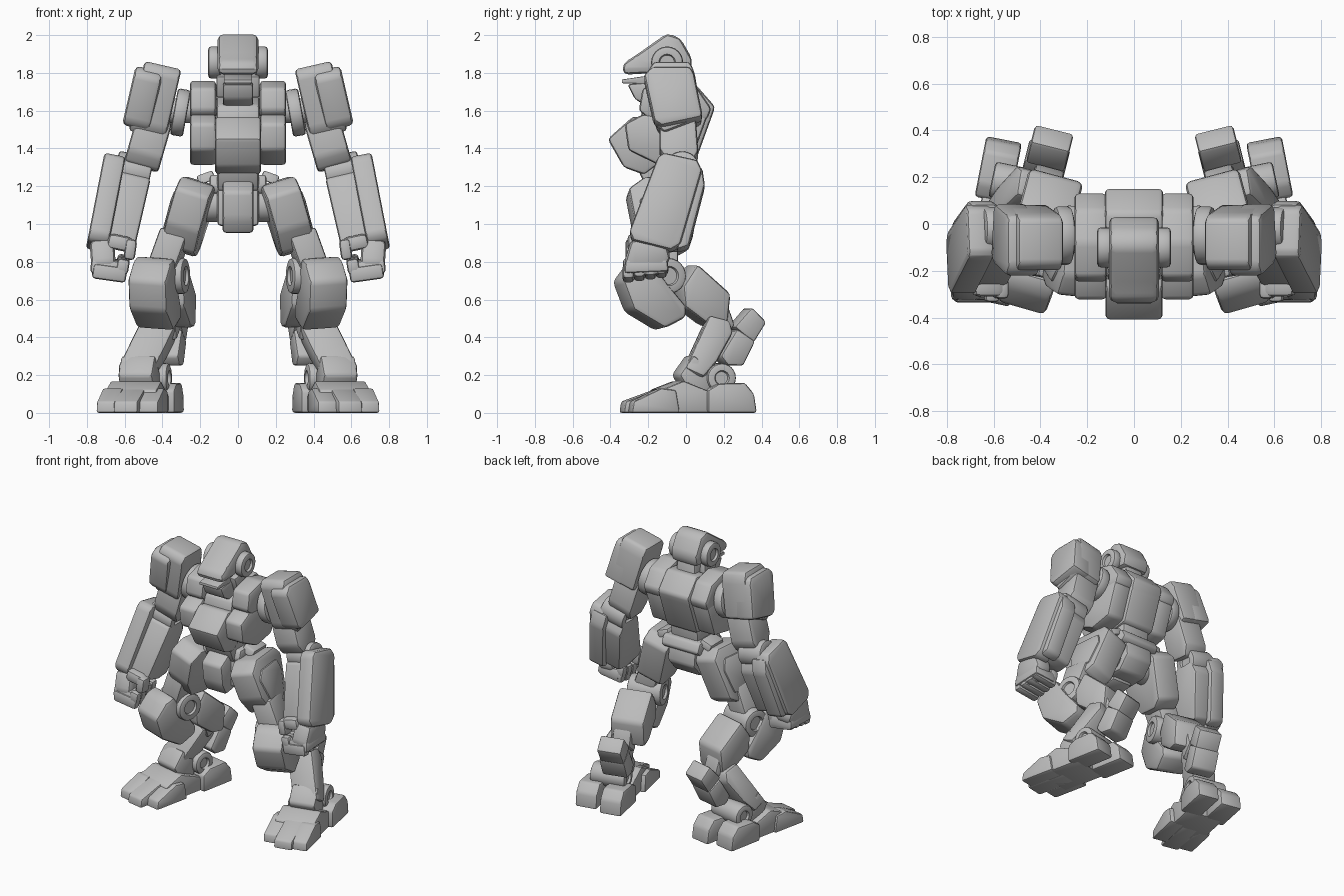
import bpy
import bmesh
from math import radians
from mathutils import Matrix, Vector

cube = bpy.data.objects.get("Cube")
if cube:
    bpy.data.objects.remove(cube)

GREY = (0.5, 0.5, 0.5, 1)
armour = bpy.data.materials.new("plain_grey")
armour.use_nodes = True
armour.diffuse_color = GREY
armour.node_tree.nodes["Principled BSDF"].inputs["Base Color"].default_value = GREY


def finish(name, bm, centre, roll, yaw, mirror):
    """Turn a bmesh into a shaded part, mirrored across x if it is paired."""
    turn = Matrix.Rotation(radians(yaw), 4, 'Z') @ Matrix.Rotation(radians(-roll), 4, 'Y')
    bm.transform(Matrix.Translation(centre) @ turn)
    bmesh.ops.recalc_face_normals(bm, faces=bm.faces[:])
    mesh = bpy.data.meshes.new(name)
    bm.to_mesh(mesh)
    bm.free()
    mesh.materials.append(armour)
    ob = bpy.data.objects.new(name, mesh)
    bpy.context.collection.objects.link(ob)
    bpy.ops.object.select_all(action='DESELECT')
    ob.select_set(True)
    bpy.context.view_layer.objects.active = ob
    bpy.ops.object.shade_smooth_by_angle(angle=radians(35))
    if mirror:
        ob.modifiers.new("Mirror", 'MIRROR').use_mirror_merge = False


def block(name, profile, x=0, width=0.2, roll=0, yaw=0, bevel=0.02):
    """Bevelled plate: a (y, z) side profile with thickness along x.
    roll swings the bottom outward, yaw turns the front outward."""
    ys, zs = zip(*profile)
    cy, cz = (min(ys) + max(ys)) / 2, (min(zs) + max(zs)) / 2
    bm = bmesh.new()
    face = bm.faces.new([bm.verts.new((-width / 2, y - cy, z - cz)) for y, z in profile])
    ext = bmesh.ops.extrude_face_region(bm, geom=[face])
    moved = [v for v in ext["geom"] if isinstance(v, bmesh.types.BMVert)]
    bmesh.ops.translate(bm, verts=moved, vec=(width, 0, 0))
    bmesh.ops.recalc_face_normals(bm, faces=bm.faces[:])
    bmesh.ops.bevel(bm, geom=bm.edges[:], offset=bevel, segments=2, profile=0.5,
                    affect='EDGES', clamp_overlap=True)
    finish(name, bm, Vector((x, cy, cz)), roll, yaw, x != 0)


def joint(name, centre, radius, length, roll=0, yaw=0):
    """Round joint along x with softened rims and recessed caps."""
    bm = bmesh.new()
    bmesh.ops.create_cone(bm, cap_ends=True, segments=24, radius1=radius, radius2=radius,
                          depth=length, matrix=Matrix.Rotation(radians(90), 4, 'Y'))
    caps = [f for f in bm.faces if len(f.verts) > 4]
    rims = [e for f in caps for e in f.edges]
    bmesh.ops.bevel(bm, geom=rims, offset=0.015, segments=2, profile=0.5, affect='EDGES')
    caps = [f for f in bm.faces if len(f.verts) > 4]
    bmesh.ops.inset_individual(bm, faces=caps, thickness=radius * 0.3)
    bmesh.ops.inset_individual(bm, faces=caps, thickness=0.006, depth=-0.015)
    finish(name, bm, Vector(centre), roll, yaw, True)


# Head
block("helmet", [(-.335, 1.79), (-.335, 1.85), (-.27, 1.89), (-.1, 2.01), (-.03, 1.985),
                 (.035, 1.87), (.02, 1.79), (-.15, 1.8)], width=.215, bevel=.03)
joint("ear_disc", (.125, -.1, 1.855), .085, .065)
block("upper_teeth_plate", [(-.34, 1.745), (-.34, 1.765), (-.1, 1.8), (-.1, 1.74)],
      width=.15, bevel=.006)
block("jaw", [(-.31, 1.74), (-.1, 1.76), (-.06, 1.66), (-.2, 1.62), (-.27, 1.66)],
      width=.16, bevel=.015)
block("jaw_hinge", [(-.2, 1.78), (-.06, 1.8), (-.05, 1.68), (-.16, 1.67)],
      x=.09, width=.05, bevel=.01)
block("neck", [(-.18, 1.56), (-.14, 1.83), (0, 1.83), (.03, 1.56)], width=.15)
block("collar", [(-.25, 1.54), (-.22, 1.63), (.02, 1.7), (.05, 1.54)], width=.23)

# Torso
block("chest_plate", [(-.415, 1.45), (-.28, 1.57), (-.1, 1.54), (-.1, 1.35),
                      (-.22, 1.26), (-.33, 1.3)], width=.245)
block("back_plate", [(-.06, 1.73), (.05, 1.74), (.155, 1.62), (.13, 1.55),
                     (.05, 1.33), (-.1, 1.31)], width=.25)
block("upper_chest_block", [(-.25, 1.6), (-.23, 1.72), (-.08, 1.76), (.06, 1.72),
                            (.135, 1.61), (.11, 1.55), (-.2, 1.56)], x=.185, width=.14)
block("lower_chest_block", [(-.325, 1.53), (-.23, 1.58), (.115, 1.575), (.03, 1.34),
                            (-.14, 1.31), (-.305, 1.39)], x=.185, width=.14)
block("waist", [(-.27, 1.32), (-.05, 1.42), (.03, 1.34), (.01, 1.17), (-.2, 1.17)], width=.22)
block("belt", [(-.2, 1.2), (-.18, 1.26), (.05, 1.26), (.08, 1.2), (.05, 1.17), (-.18, 1.16)],
      width=.3, bevel=.015)
block("pelvis", [(-.2, 1.2), (.05, 1.2), (.06, 1.08), (-.02, .99), (-.2, .99)], width=.22)
block("crotch_plate", [(-.31, 1.17), (-.2, 1.24), (-.1, 1.22), (-.12, .97), (-.25, .95),
                       (-.29, 1.03)], width=.165)
joint("hip_joint", (.13, -.09, 1.1), .09, .14)
block("hip_fin", [(-.14, 1.22), (-.12, 1.27), (.02, 1.27), (.03, 1.22)],
      x=.17, width=.09, roll=-20, bevel=.01)

# Shoulders and arms
joint("shoulder_joint", (.29, -.06, 1.6), .065, .16)
joint("shoulder_disc", (.305, -.05, 1.59), .125, .07, roll=10)
block("shoulder_pad", [(-.2, 1.8), (-.17, 1.845), (.02, 1.845), (.045, 1.79), (.085, 1.54),
                       (-.12, 1.46), (-.16, 1.52)], x=.44, width=.2, roll=13)
block("shoulder_outer_plate", [(-.225, 1.78), (-.18, 1.825), (.025, 1.825), (.045, 1.78),
                               (.09, 1.55), (-.13, 1.5), (-.17, 1.53)],
      x=.505, width=.15, roll=13, bevel=.025)
block("upper_arm", [(-.14, 1.56), (.05, 1.58), (.065, 1.36), (.03, 1.29), (-.1, 1.3),
                    (-.14, 1.37)], x=.475, width=.19, roll=16)
joint("elbow_joint", (.555, -.02, 1.28), .09, .19, roll=12)
block("forearm", [(-.12, 1.27), (.04, 1.27), (.07, 1.18), (-.02, .87), (-.12, .86),
                  (-.27, .91)], x=.61, width=.21, roll=13)
block("forearm_outer_plate", [(-.15, 1.35), (-.12, 1.375), (.06, 1.335), (.085, 1.28),
                              (-.03, .88), (-.08, .85), (-.28, .9), (-.3, .95)],
      x=.7, width=.115, roll=11)
block("forearm_back_plate", [(.0, 1.28), (.085, 1.3), (.1, 1.2), (.015, .87), (-.05, .85)],
      x=.68, width=.12, roll=11, bevel=.02)

# Hands: palm, closed fist, four curled fingers and a thumb
block("palm", [(-.33, .79), (-.29, .92), (-.11, .92), (-.08, .82), (-.14, .73), (-.29, .73)],
      x=.715, width=.13, roll=-4, bevel=.03)
block("fist", [(-.33, .73), (-.32, .81), (-.1, .82), (-.09, .74)], x=.695, width=.17, roll=6)
for i in range(4):
    y = -.305 + i * .058
    z = .735 + i * .008
    block(f"finger_{i + 1}", [(y - .03, z - .035), (y - .03, z + .045),
                              (y + .03, z + .045), (y + .03, z - .035)],
          x=.68, width=.18, roll=8, bevel=.018)
    block(f"fingertip_{i + 1}", [(y - .029, z), (y - .029, z + .08),
                                 (y + .029, z + .08), (y + .029, z)],
          x=.61, width=.065, roll=10, bevel=.018)
block("thumb_base", [(-.31, .86), (-.31, .94), (-.2, .94), (-.2, .86)],
      x=.625, width=.13, roll=12, bevel=.025)
block("thumb_tip", [(-.32, .81), (-.32, .92), (-.23, .92), (-.23, .81)],
      x=.57, width=.06, roll=8, bevel=.02)

# Thighs and knees
block("thigh_armour", [(-.31, 1.17), (-.22, 1.235), (.02, 1.235), (.08, 1.17), (.02, .88),
                       (-.05, .84), (-.2, .86), (-.28, .98)], x=.26, width=.19, roll=17, yaw=6)
block("thigh_side_plate", [(-.25, 1.12), (-.2, 1.18), (.0, 1.18), (.03, 1.1), (-.02, .93),
                           (-.18, .93)], x=.335, width=.06, roll=17, yaw=6, bevel=.015)
block("lower_thigh", [(-.23, .97), (-.04, .97), (-.06, .68), (-.23, .68)],
      x=.375, width=.15, roll=20, yaw=10)
joint("knee_joint", (.39, -.12, .725), .095, .24, yaw=15)
block("knee_armour", [(-.37, .7), (-.29, .8), (-.22, .83), (-.13, .69), (-.02, .56), (-.02, .5),
                      (-.14, .44), (-.31, .54)], x=.44, width=.215, yaw=16, roll=4, bevel=.025)

# Shins and calves
block("upper_shank", [(-.05, .67), (.03, .79), (.215, .63), (.195, .45), (.1, .46),
                      (-.04, .56)], x=.365, width=.24, yaw=15, bevel=.025)
block("shank_link", [(.06, .6), (.2, .6), (.25, .46), (.14, .38)], x=.38, width=.13, yaw=15)
block("upper_calf_block", [(.235, .455), (.33, .56), (.41, .48), (.34, .37)],
      x=.36, width=.17, yaw=14, bevel=.015)
block("lower_calf_block", [(.16, .3), (.25, .445), (.35, .38), (.285, .25), (.2, .25)],
      x=.38, width=.18, yaw=14, bevel=.015)
block("shin", [(.12, .5), (.23, .47), (.24, .4), (.14, .24), (.06, .15), (-.04, .2), (.03, .33)],
      x=.48, width=.185, roll=20, yaw=14)
block("ankle_block", [(-.06, .2), (.02, .31), (.12, .22), (.12, .1), (.02, .08)],
      x=.525, width=.19, yaw=14)
joint("ankle_joint", (.485, .165, .185), .078, .25, yaw=12)

# Feet: sole, three front toes and two heel blocks
block("foot_base", [(-.18, 0), (-.17, .12), (-.04, .17), (.06, .13), (.14, .1), (.15, 0)],
      x=.535, width=.28, yaw=12, bevel=.015)
for side, x, width, front in (("inner", .45, .11, -.31), ("middle", .565, .13, -.345),
                              ("outer", .67, .11, -.3)):
    block(f"{side}_toe", [(front, 0), (front + .01, .06), (-.14, .13), (-.06, .12), (-.04, 0)],
          x=x, width=width, yaw=12, bevel=.012)
for side, x in (("inner", .385), ("outer", .58)):
    block(f"{side}_heel", [(.1, 0), (.1, .12), (.16, .155), (.3, .16), (.35, .1), (.365, 0)],
          x=x, width=.155, yaw=11, bevel=.015)
